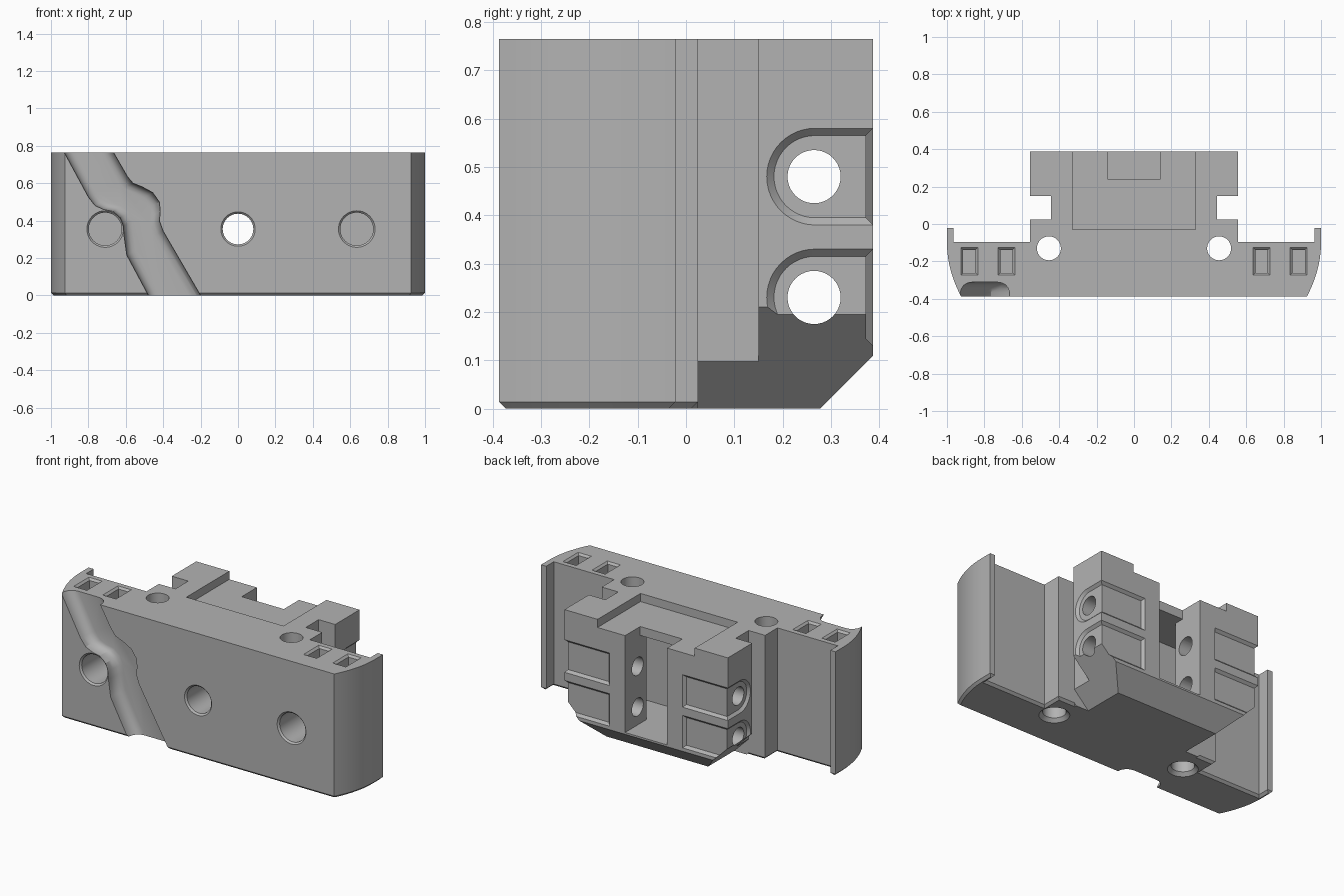
import bpy, bmesh, math
from mathutils import Vector

if "Cube" in bpy.data.objects:
    bpy.data.objects.remove(bpy.data.objects["Cube"], do_unlink=True)

grey = bpy.data.materials.new("plain_grey")
grey.use_nodes = True
grey.diffuse_color = (0.45, 0.45, 0.45, 1)
grey.node_tree.nodes["Principled BSDF"].inputs["Base Color"].default_value = grey.diffuse_color

TOP, BACK, SIDE = 0.765, 0.387, 0.555


def loft(name, rings):
    """Closed solid through rings of equal length."""
    bm = bmesh.new()
    loops = [[bm.verts.new(p) for p in ring] for ring in rings]
    for a, b in zip(loops, loops[1:]):
        for i in range(len(a)):
            j = (i + 1) % len(a)
            bm.faces.new((a[i], a[j], b[j], b[i]))
    bm.faces.new(loops[0])
    bm.faces.new(loops[-1])
    bmesh.ops.recalc_face_normals(bm, faces=bm.faces)
    mesh = bpy.data.meshes.new(name)
    bm.to_mesh(mesh)
    bm.free()
    mesh.materials.append(grey)
    obj = bpy.data.objects.new(name, mesh)
    bpy.context.collection.objects.link(obj)
    return obj


def place(axis, d, p):
    """Put 2D point p on the plane at distance d along the axis."""
    a, b = p
    return {"x": (d, a, b), "y": (a, d, b), "z": (a, b, d)}[axis]


def layers(name, axis, steps):
    """Solid from (distance, profile) steps along an axis."""
    return loft(name, [[place(axis, d, p) for p in prof] for d, prof in steps])


def rect(a0, a1, b0, b1):
    return [(a0, b0), (a1, b0), (a1, b1), (a0, b1)]


def circle(a, b, r, n=40):
    return [(a + r * math.cos(i * math.tau / n), b + r * math.sin(i * math.tau / n)) for i in range(n)]


def cut(target, cutter):
    cutter.hide_render = True
    mod = target.modifiers.new("cut", "BOOLEAN")
    mod.operation, mod.solver, mod.object = "DIFFERENCE", "EXACT", cutter
    bpy.context.view_layer.objects.active = target
    bpy.ops.object.modifier_apply(modifier=mod.name)
    bpy.data.objects.remove(cutter, do_unlink=True)


def box(x0, x1, y0, y1, z0, z1):
    return layers("cutter", "z", [(z0, rect(x0, x1, y0, y1)), (z1, rect(x0, x1, y0, y1))])


# Plan outline: curved ends, rear lips, stepped rear block with side slots
half = [(0.925, -0.387)]
for i in range(1, 11):
    t = i / 10
    half.append((1 - 0.075 * (1 - t) ** 2, -0.387 + 0.287 * t))
half += [(1, -0.022), (0.965, -0.022), (0.965, -0.095), (SIDE, -0.095), (SIDE, 0.025),
         (0.443, 0.025), (0.443, 0.15), (SIDE, 0.15), (SIDE, BACK)]
outline = half + [(-x, y) for x, y in reversed(half)]


def inset(profile, d):
    """Move each corner of a counter-clockwise profile inward by d."""
    out = []
    for i, p in enumerate(profile):
        p = Vector(p)
        e = (p - Vector(profile[i - 1])).normalized()
        f = (Vector(profile[(i + 1) % len(profile)]) - p).normalized()
        n, m = Vector((-e.y, e.x)), Vector((-f.y, f.x))
        out.append(tuple(p + (n + m) * d / (1 + n.dot(m))))
    return out


body = layers("mounting_block", "z", [(0, inset(outline, 0.014)), (0.014, outline), (TOP, outline)])

# Sloped undersides of the rear block
for s in (-1, 1):
    tri = [(s * 0.245, -0.1), (s * 0.845, -0.1), (s * 0.845, 0.5)]
    cut(body, layers("cutter", "y", [(0.025, tri), (0.6, tri)]))
tri = [(0.178, -0.1), (0.578, -0.1), (0.578, 0.3)]
cut(body, layers("cutter", "x", [(-0.9, tri), (0.9, tri)]))

# Shallow top recess, rear slot and inner cavity
cut(body, box(-0.33, 0.33, -0.03, 0.6, 0.715, 1))
cut(body, box(-0.143, 0.143, 0.24, 0.6, 0.12, 1))
cut(body, box(-0.143, 0.143, 0.16, 0.26, 0.12, 0.66))
cut(body, box(-0.33, 0.33, -0.03, 0.18, 0.12, 0.66))

# Wrap-around corner recesses and cross holes
for s in (-1, 1):
    for z in (0.23, 0.48):
        steps, back = [], []
        for k in (-1, 1):
            r = 0.1 - 0.015 * k
            arc = [math.pi * (0.5 + i / 24) for i in range(25)]
            prof = [(0.267 + r * math.cos(t), z + r * math.sin(t)) for t in arc]
            steps.append((s * (SIDE - 0.015 * k), prof + [(0.6, z - r), (0.6, z + r)]))
            back.append((BACK - 0.015 * k, rect(s * (0.248 + 0.015 * k), s * 0.7, z - r, z + r)))
        cut(body, layers("cutter", "x", steps))
        cut(body, layers("cutter", "y", back))
for z in (0.23, 0.48):
    hole = circle(0.265, z, 0.055)
    cut(body, layers("cutter", "x", [(-0.8, hole), (0.8, hole)]))

# Diagonal relief channel on the front
left = [(-1.054, 0.985), (-0.93, 0.765), (-0.8, 0.525), (-0.765, 0.48), (-0.72, 0.46), (-0.67, 0.45),
        (-0.63, 0.415), (-0.613, 0.37), (-0.61, 0.32), (-0.59, 0.26), (-0.49, 0.01), (-0.402, -0.21)]
left[-3:] = [(-0.595, 0.215), (-0.485, 0.01), (-0.367, -0.21)]
right = [(-0.79, 0.985), (-0.665, 0.765), (-0.59, 0.635), (-0.56, 0.6), (-0.51, 0.58), (-0.455, 0.55),
         (-0.42, 0.5), (-0.415, 0.45), (-0.42, 0.4), (-0.4, 0.345), (-0.205, 0.01), (-0.077, -0.21)]
steps = []
for y, d in ((-0.45, 0), (-0.365, 0.001), (-0.345, 0.006), (-0.326, 0.018), (-0.315, 0.035), (-0.311, 0.055)):
    dx, dz = d * 0.87, d * 0.5
    steps.append((y, [(x + dx, z + dz) for x, z in left] + [(x - dx, z - dz) for x, z in reversed(right)]))
cut(body, layers("cutter", "y", steps))

# Front holes: one through, two blind
for x, r, end in ((-0.71, 0.088, -0.16), (0, 0.082, 0.05), (0.635, 0.088, -0.16)):
    wide, hole = circle(x, 0.355, r + 0.022), circle(x, 0.355, r)
    cut(body, layers("cutter", "y", [(-0.399, wide), (-0.377, hole), (end, hole)]))

# Vertical holes with a countersink below, and bevelled top pockets
for s in (-1, 1):
    hole, wide = circle(s * 0.455, -0.13, 0.064), circle(s * 0.455, -0.13, 0.104)
    cut(body, layers("cutter", "z", [(-0.02, wide), (0.02, hole), (1, hole)]))
    for x in (0.682, 0.88):
        def pocket(d):
            return rect(s * x - 0.033 - d, s * x + 0.033 + d, -0.262 - d, -0.138 + d)
        cut(body, layers("cutter", "z", [(0.6, pocket(0)), (TOP - 0.012, pocket(0)), (TOP + 0.012, pocket(0.024))]))

# Smooth curves, crisp edges
bpy.ops.object.select_all(action="DESELECT")
body.select_set(True)
bpy.context.view_layer.objects.active = body
bpy.ops.object.shade_smooth_by_angle(angle=math.radians(25))
